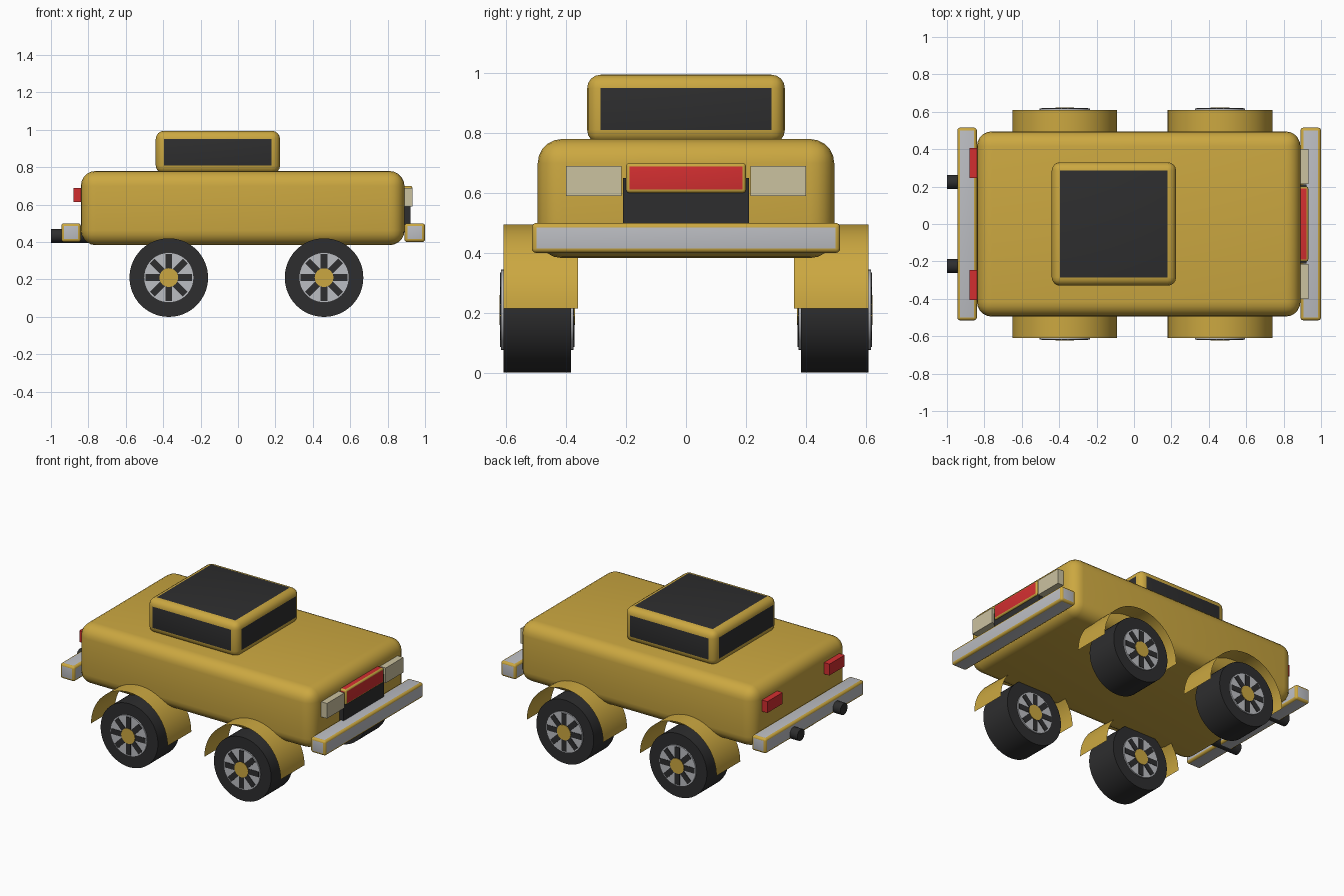
import bpy, bmesh, math
from mathutils import Matrix

if "Cube" in bpy.data.objects:
    bpy.data.objects.remove(bpy.data.objects["Cube"])


def material(name, r, g, b):
    m = bpy.data.materials.new(name)
    m.diffuse_color = (r, g, b, 1)
    m.use_nodes = True
    m.node_tree.nodes["Principled BSDF"].inputs["Base Color"].default_value = m.diffuse_color
    return m


GOLD = material("gold paint", 0.60, 0.39, 0.052)
DARK = material("dark rubber and glass", 0.027, 0.027, 0.028)
SILVER = material("silver", 0.50, 0.51, 0.54)
RED = material("red", 0.65, 0.028, 0.03)
CREAM = material("cream lamp", 0.60, 0.54, 0.35)


def finish(name, bm, mats, smooth=True):
    bmesh.ops.recalc_face_normals(bm, faces=bm.faces)
    me = bpy.data.meshes.new(name)
    bm.to_mesh(me)
    bm.free()
    for m in mats:
        me.materials.append(m)
    ob = bpy.data.objects.new(name, me)
    bpy.context.collection.objects.link(ob)
    if smooth:
        bpy.ops.object.select_all(action='DESELECT')
        ob.select_set(True)
        bpy.context.view_layer.objects.active = ob
        bpy.ops.object.shade_smooth_by_angle(angle=math.radians(32))
    return ob


def box(name, x, y, z, panel, bevel=0.0, trim=None, segments=4):
    """Box from (min, max) ranges; rounded edges may take a trim colour."""
    bm = bmesh.new()
    bmesh.ops.create_cube(bm, size=1)
    size = [b - a for a, b in (x, y, z)]
    mid = [(a + b) / 2 for a, b in (x, y, z)]
    bmesh.ops.scale(bm, vec=size, verts=bm.verts)
    bmesh.ops.translate(bm, vec=mid, verts=bm.verts)
    if bevel:
        bmesh.ops.bevel(bm, geom=bm.edges[:], offset=bevel, segments=segments,
                        profile=0.5, affect='EDGES', clamp_overlap=True,
                        material=1 if trim else -1)
    return finish(name, bm, [panel, trim] if trim else [panel], bool(bevel))


def cylinder(name, axis, centre, radius, length, mat, sides=48):
    bm = bmesh.new()
    bmesh.ops.create_cone(bm, cap_ends=True, segments=sides, radius1=radius,
                          radius2=radius, depth=length)
    turn = Matrix.Rotation(math.pi / 2, 4, 'Y' if axis == 'X' else 'X')
    bmesh.ops.transform(bm, matrix=Matrix.Translation(centre) @ turn, verts=bm.verts)
    return finish(name, bm, [mat])


# Body, and cabin whose flat faces are the windows
box("body", (-0.84, 0.89), (-0.495, 0.495), (0.383, 0.78), GOLD, 0.08, segments=5)
box("cabin", (-0.44, 0.225), (-0.33, 0.33), (0.765, 0.995), DARK, 0.045, GOLD)

# Bumpers with painted edges
box("front_bumper", (0.89, 1.0), (-0.515, 0.515), (0.40, 0.50), SILVER, 0.015, GOLD)
box("rear_bumper", (-0.945, -0.84), (-0.515, 0.515), (0.40, 0.50), SILVER, 0.015, GOLD)

# Grille and red nose panel
box("grille", (0.86, 0.922), (-0.21, 0.21), (0.45, 0.65), DARK)
box("nose_panel", (0.87, 0.932), (-0.20, 0.20), (0.60, 0.70), RED, 0.011, GOLD)

# Lamps and exhaust pipes, both sides
for side, label in ((-1, "right"), (1, "left")):
    def span(a, b):
        return tuple(sorted((side * a, side * b)))
    box("headlight_" + label, (0.86, 0.932), span(0.215, 0.40), (0.59, 0.69), CREAM)
    box("tail_light_" + label, (-0.88, -0.80), span(0.245, 0.405), (0.615, 0.69), RED)
    cylinder("exhaust_" + label, 'X', (-0.90, side * 0.225, 0.433), 0.038, 0.20, DARK, 24)


def fender(name, cx, y0, y1, radius=0.28, steps=32):
    """Thin half-round sheet over a wheel."""
    bm = bmesh.new()
    rows = []
    for i in range(steps + 1):
        a = math.pi * i / steps
        p = (cx + radius * math.cos(a), 0.215 + radius * math.sin(a))
        rows.append([bm.verts.new((p[0], y, p[1])) for y in (y0, y1)])
    for a, b in zip(rows, rows[1:]):
        bm.faces.new((a[0], b[0], b[1], a[1]))
    ob = finish(name, bm, [GOLD])
    if sum(f.normal.z for f in ob.data.polygons) < 0:
        ob.data.flip_normals()


def spokes(name, cx, cy, half_width):
    """Eight spokes: four bars crossing the wheel centre."""
    bm = bmesh.new()
    for i in range(4):
        m = (Matrix.Translation((cx, cy, 0.21)) @ Matrix.Rotation(i * math.pi / 4, 4, 'Y')
             @ Matrix.Diagonal((0.25, 2 * (half_width + i * 0.0002), 0.036, 1)))
        bmesh.ops.create_cube(bm, size=1, matrix=m)
    finish(name, bm, [DARK], False)


# Wheels: tyre, rim, spokes and hub, the same on both faces
for cx, end in ((-0.37, "rear"), (0.46, "front")):
    for side, label in ((-1, "right"), (1, "left")):
        tag = end + "_" + label
        cy = side * 0.497
        c = (cx, cy, 0.213)
        cylinder("tyre_" + tag, 'Y', (cx, cy, 0.21), 0.21, 0.225, DARK, 64)
        cylinder("rim_" + tag, 'Y', (cx, cy, 0.21), 0.134, 0.242, SILVER)
        spokes("spokes_" + tag, cx, cy, 0.1235)
        cylinder("hub_" + tag, 'Y', (cx, cy, 0.21), 0.05, 0.252, GOLD, 32)
        fender("fender_" + tag, cx, side * 0.36, side * 0.61)
